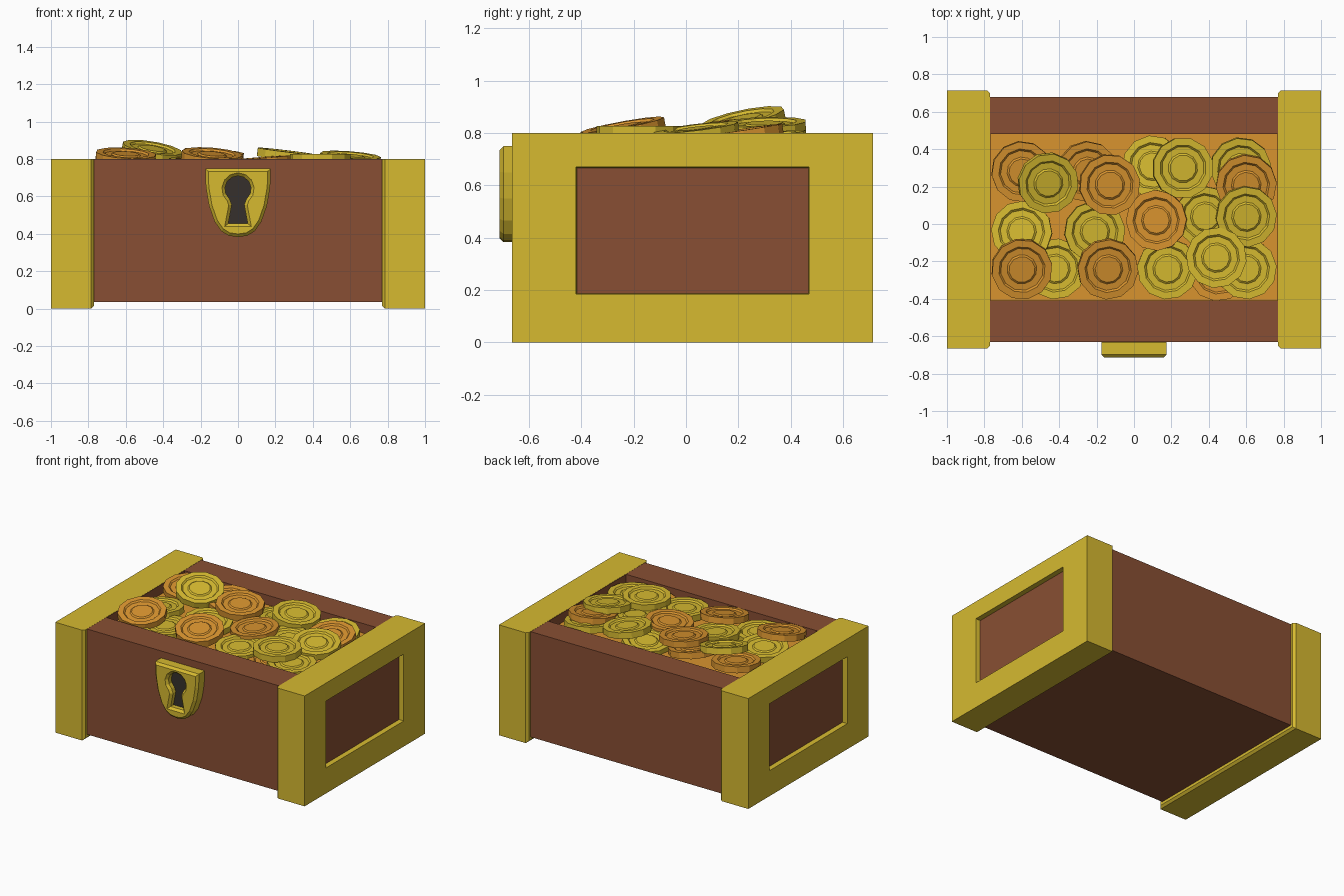
import bpy, bmesh, math, random
from mathutils import Matrix, Vector

if "Cube" in bpy.data.objects:
    bpy.data.objects.remove(bpy.data.objects["Cube"])

random.seed(4)


def material(name, rgb):
    m = bpy.data.materials.new(name)
    lin = [((c / 255 + 0.055) / 1.055) ** 2.4 for c in rgb]
    m.diffuse_color = (*lin, 1)
    m.use_nodes = True
    m.node_tree.nodes["Principled BSDF"].inputs["Base Color"].default_value = m.diffuse_color
    return m


GOLD = material("gold", (214, 186, 48))
BROWN = material("brown_wood", (137, 79, 51))
ORANGE = material("orange_gold", (217, 148, 47))
DARK = material("keyhole_dark", (54, 48, 44))


def add(name, bm, *mats):
    me = bpy.data.meshes.new(name)
    bm.normal_update()
    bm.to_mesh(me)
    bm.free()
    for m in mats:
        me.materials.append(m)
    ob = bpy.data.objects.new(name, me)
    bpy.context.collection.objects.link(ob)
    return ob


def box(lo, hi):
    bm = bmesh.new()
    lo, hi = Vector(lo), Vector(hi)
    bmesh.ops.create_cube(bm, size=1, matrix=Matrix.Translation((lo + hi) / 2)
                          @ Matrix.Diagonal((*(hi - lo), 1)))
    bm.normal_update()
    return bm


def recess(bm, axis, a, a_range, b, b_range, depth, slope):
    """Sink a rectangle into the face pointing along +axis."""
    face = max((f for f in bm.faces if f.normal[axis] > 0.9),
               key=lambda f: f.calc_center_median()[axis])
    bmesh.ops.inset_individual(bm, faces=[face], thickness=0.05)
    mid = face.calc_center_median()
    for v in face.verts:
        v.co[a] = a_range[v.co[a] > mid[a]]
        v.co[b] = b_range[v.co[b] > mid[b]]
    bm.normal_update()
    bmesh.ops.inset_individual(bm, faces=[face], thickness=slope, depth=-depth)
    return face


# Wooden box, open at the top
bm = box((-0.8, -0.63, 0.035), (0.8, 0.68, 0.799))
recess(bm, 2, 0, (-0.767, 0.767), 1, (-0.41, 0.48), 0.2, 0.0005)
add("wooden_box", bm, BROWN)

# Gold end caps with a recessed wood panel
bm = box((0.77, -0.665, 0), (1, 0.715, 0.8))
edges = [e for e in bm.edges if all(v.co.x < 0.8 for v in e.verts)
         and not all(v.co.z > 0.7 for v in e.verts)]
bmesh.ops.bevel(bm, geom=edges, offset=0.015, segments=1, affect='EDGES')
bm.normal_update()
panel = recess(bm, 0, 1, (-0.42, 0.47), 2, (0.185, 0.67), 0.035, 0.004)
panel.material_index = 1
caps = add("end_caps", bm, GOLD, BROWN)
caps.modifiers.new("mirror", 'MIRROR').use_axis[0] = True

# Bed of treasure below the loose coins
add("treasure_bed", box((-0.768, -0.412, 0.66), (0.768, 0.482, 0.73)), ORANGE)

# Lock plate: shield outline with a keyhole cut through
half = [(0.175, 0.75), (0.172, 0.65), (0.155, 0.55), (0.125, 0.465),
        (0.09, 0.415), (0.05, 0.39)]
shield = half + [(0, 0.383)] + [(-x, z) for x, z in reversed(half)]
hole = [(0.07 * math.cos(t), 0.64 + 0.07 * math.sin(t))
        for t in (math.radians(-50 + 28 * i) for i in range(11))]
hole += [(-0.033, 0.555), (-0.052, 0.455), (0.052, 0.455), (0.033, 0.555)]
cu = bpy.data.curves.new("lock_outline", 'CURVE')
cu.dimensions = '2D'
cu.fill_mode = 'BOTH'
cu.extrude = 0.032
cu.bevel_depth = 0.016
cu.bevel_resolution = 0
cu.offset = -0.016
for pts in (shield, hole):
    sp = cu.splines.new('POLY')
    sp.points.add(len(pts) - 1)
    for p, (x, z) in zip(sp.points, pts):
        p.co = (x, z, 0, 1)
    sp.use_cyclic_u = True
tmp = bpy.data.objects.new("lock_outline", cu)
bpy.context.collection.objects.link(tmp)
bpy.context.view_layer.update()
me = bpy.data.meshes.new_from_object(
    tmp.evaluated_get(bpy.context.evaluated_depsgraph_get()))
bpy.data.objects.remove(tmp)
me.materials.clear()
me.materials.append(GOLD)
for p in me.polygons:
    p.use_smooth = False
lock = bpy.data.objects.new("lock_plate", me)
lock.location.y = -0.665
lock.rotation_euler.x = math.pi / 2
bpy.context.collection.objects.link(lock)
add("keyhole", box((-0.085, -0.665, 0.44), (0.085, -0.625, 0.725)), DARK)

# Coin: a twelve-sided turned profile, mirrored top and bottom
top = [(0.163, 0.022), (0.125, 0.022), (0.115, 0.012), (0.08, 0.012),
       (0.07, 0.019)]
profile = [(r, -z) for r, z in reversed(top)] + top
SIDES = 12


def coin_mesh(name, mat):
    bm = bmesh.new()
    rings = [[bm.verts.new((r * math.cos(2 * math.pi * i / SIDES),
                            r * math.sin(2 * math.pi * i / SIDES), z))
              for i in range(SIDES)] for r, z in profile]
    for r0, r1 in zip(rings, rings[1:]):
        for i in range(SIDES):
            j = (i + 1) % SIDES
            bm.faces.new((r0[i], r0[j], r1[j], r1[i]))
    bm.faces.new(rings[0][::-1])
    bm.faces.new(rings[-1])
    me = bpy.data.meshes.new(name)
    bm.to_mesh(me)
    bm.free()
    me.materials.append(mat)
    return me


gold_coin = coin_mesh("gold_coin", GOLD)
orange_coin = coin_mesh("orange_coin", ORANGE)

# Loose coins: x, y, z, tilt about x, tilt about y
orange_spots = [
    (-0.60, 0.28, 0.79, 0.10, 0.06), (-0.25, 0.28, 0.79, 0.10, 0.15),
    (-0.13, 0.21, 0.82, 0.08, 0.08), (0.60, 0.21, 0.79, 0.15, 0.02),
    (0.12, 0.02, 0.785, 0.02, -0.08), (-0.60, -0.24, 0.81, 0.18, 0.06),
    (-0.14, -0.24, 0.81, 0.18, 0.08), (0.45, -0.25, 0.74, 0, 0)]
gold_spots = [
    (-0.46, 0.22, 0.84, 0.20, 0.17), (0.10, 0.31, 0.76, -0.05, -0.1),
    (0.26, 0.30, 0.82, 0.03, 0.12), (0.57, 0.30, 0.77, 0.12, 0.05),
    (0.60, 0.04, 0.80, 0.12, 0.08), (0.38, 0.04, 0.77, 0.05, 0.05),
    (-0.21, -0.04, 0.77, 0.05, 0.08), (-0.60, -0.04, 0.77, -0.06, -0.06),
    (-0.42, -0.24, 0.755, 0, 0), (0.18, -0.24, 0.765, 0.04, 0),
    (0.44, -0.18, 0.805, 0, 0), (0.60, -0.24, 0.76, 0.02, 0.02)]
for mesh, spots in ((orange_coin, orange_spots), (gold_coin, gold_spots)):
    for n, (x, y, z, rx, ry) in enumerate(spots, 1):
        ob = bpy.data.objects.new(f"{mesh.name}_{n}", mesh)
        ob.matrix_world = (Matrix.Translation((x, y, z)) @ Matrix.Rotation(ry, 4, 'Y')
                           @ Matrix.Rotation(rx, 4, 'X')
                           @ Matrix.Rotation(random.uniform(0, 0.5), 4, 'Z'))
        bpy.context.collection.objects.link(ob)
